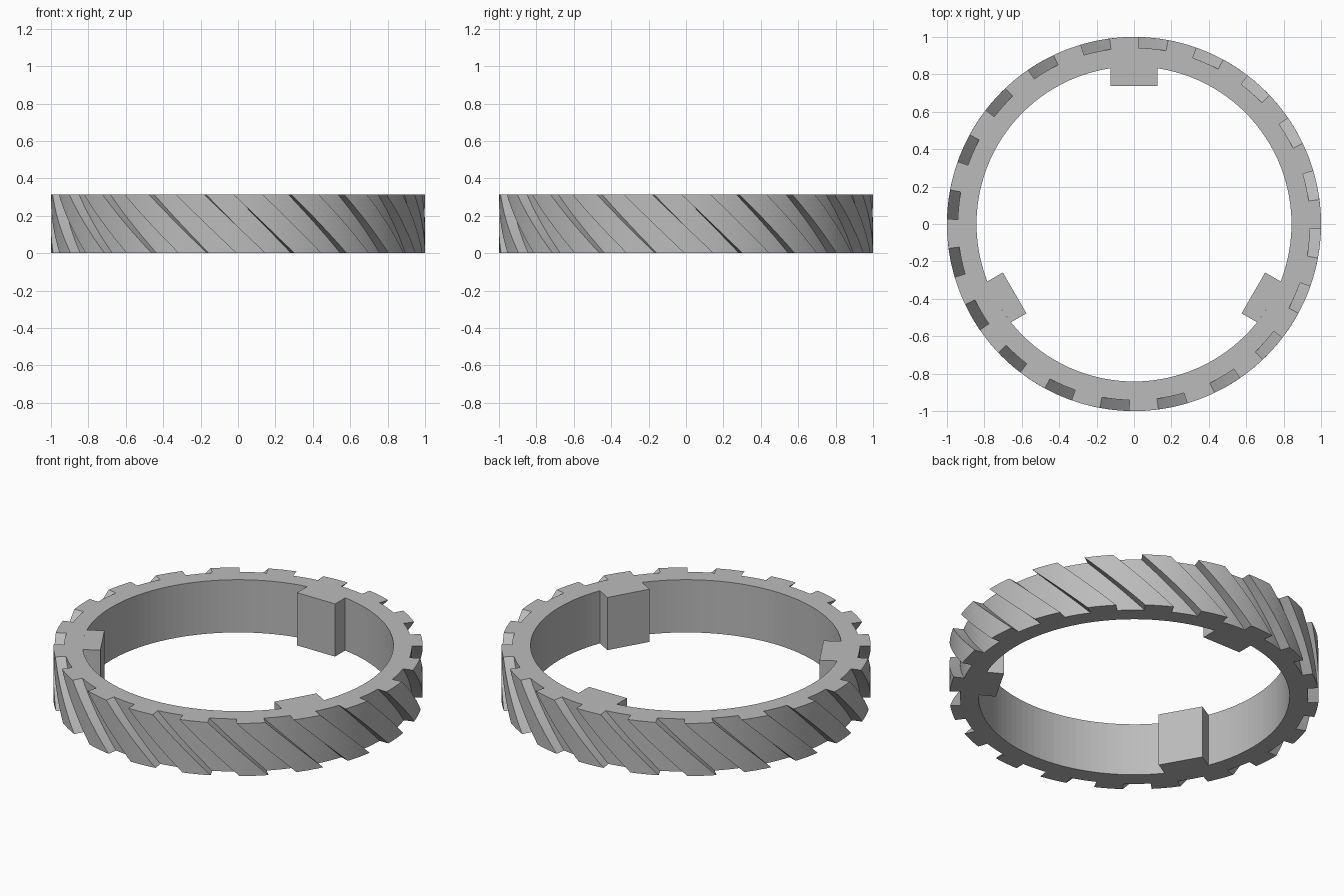
import bpy, bmesh
from math import radians, sin, cos, asin

HEIGHT = 0.315
R_OUT, R_FLOOR, R_IN, R_KEY = 1.0, 0.942, 0.842, 0.737
TEETH, SLICES, TWIST = 20, 12, -19.0
KEY_HALF = 0.126

cube = bpy.data.objects.get("Cube")
if cube:
    bpy.data.objects.remove(cube, do_unlink=True)

grey = bpy.data.materials.new("plain grey")
grey.use_nodes = True
colour = (0.5, 0.5, 0.5, 1)
grey.diffuse_color = colour
grey.node_tree.nodes["Principled BSDF"].inputs["Base Color"].default_value = colour


def polar(r, deg, z):
    return (r * cos(radians(deg)), r * sin(radians(deg)), z)


def finish(bm, name):
    bmesh.ops.recalc_face_normals(bm, faces=bm.faces)
    mesh = bpy.data.meshes.new(name)
    bm.to_mesh(mesh)
    bm.free()
    mesh.materials.append(grey)
    obj = bpy.data.objects.new(name, mesh)
    bpy.context.collection.objects.link(obj)
    return obj


def skin(bm, rings):
    """Join stacked closed rings of vertices with quads."""
    for low, high in zip(rings, rings[1:]):
        for i in range(len(low)):
            j = (i + 1) % len(low)
            bm.faces.new((low[i], low[j], high[j], high[i]))


# Ring body: toothed outline twisted upward around a plain round bore
pitch = 360 / TEETH
outline = []
for t in range(TEETH):
    start = t * pitch - 1.5
    for radius, offset in ((R_OUT, 0), (R_FLOOR, pitch / 2)):
        outline += [(radius, start + offset + k * pitch / 8) for k in range(5)]

bm = bmesh.new()
outer = []
for s in range(SLICES + 1):
    f = s / SLICES
    turn = TWIST * (f - 1)
    outer.append([bm.verts.new(polar(r, a + turn, f * HEIGHT)) for r, a in outline])
skin(bm, outer)
inner = [[bm.verts.new(polar(R_IN, a * 3, z)) for a in range(120)]
         for z in (0, HEIGHT)]
skin(bm, inner)

# Flat end caps between outline and bore
for loops in ((outer[0], inner[0]), (outer[-1], inner[-1])):
    edges = [bm.edges.get((loop[i - 1], loop[i]))
             for loop in loops for i in range(len(loop))]
    bmesh.ops.triangle_fill(bm, edges=edges, use_beauty=True)
finish(bm, "grooved_ring")

# Three inward keys, each backed onto the bore
spread = asin(KEY_HALF / R_IN)
for n, angle in enumerate((90, 210, 330)):
    section = [(R_KEY, KEY_HALF), (R_KEY, -KEY_HALF)]
    for k in range(7):
        a = spread * (k / 3 - 1)
        section.append((R_IN * cos(a), R_IN * sin(a)))
    bm = bmesh.new()
    face = bm.faces.new([bm.verts.new((x, y, 0)) for x, y in section])
    top = bmesh.ops.extrude_face_region(bm, geom=[face])["geom"]
    bmesh.ops.translate(bm, vec=(0, 0, HEIGHT),
                        verts=[v for v in top if isinstance(v, bmesh.types.BMVert)])
    key = finish(bm, f"inner_key_{n + 1}")
    key.rotation_euler.z = radians(angle)
